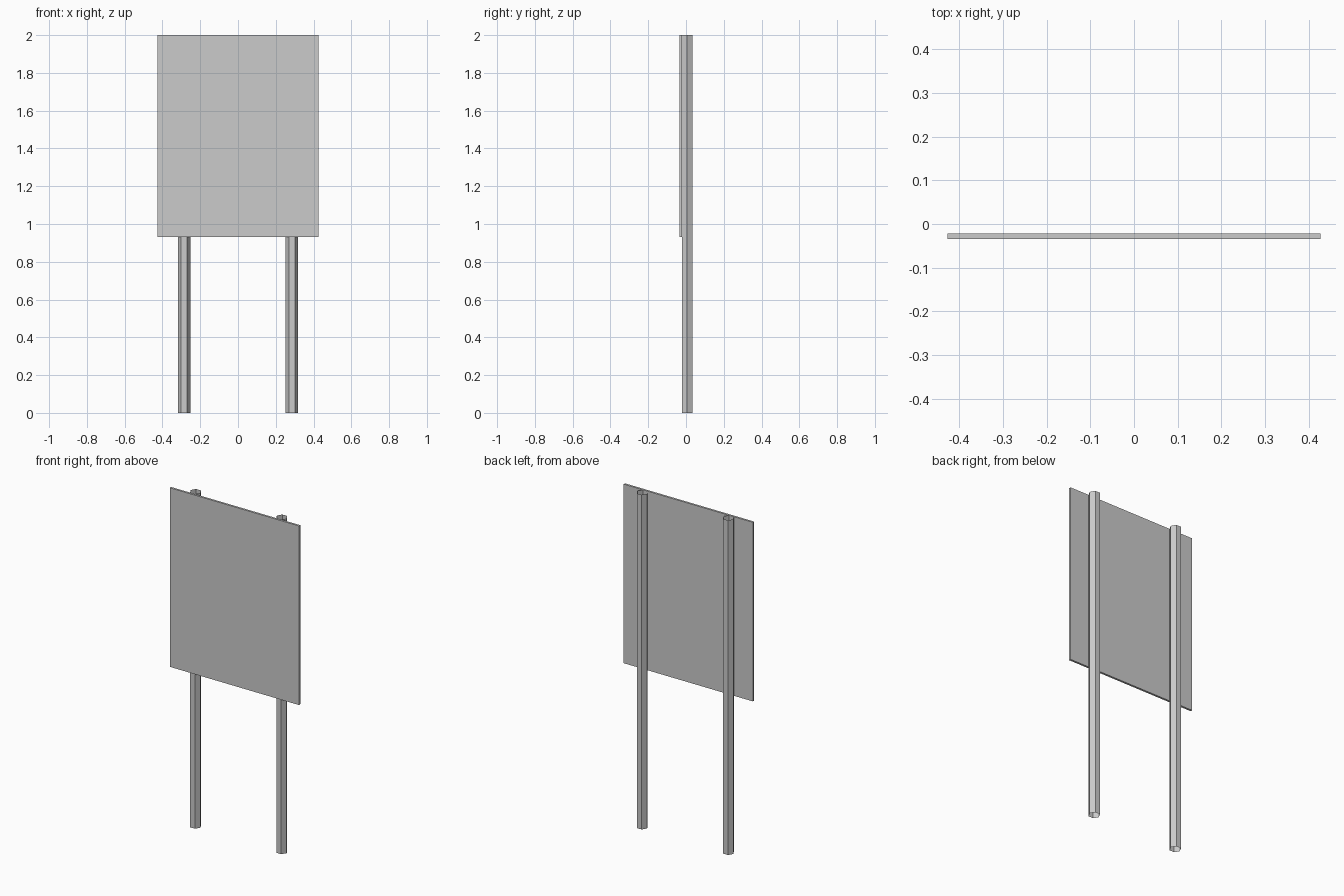
import bpy
import math

if "Cube" in bpy.data.objects:
    bpy.data.objects.remove(bpy.data.objects["Cube"])

# One plain grey for the whole sign
grey = bpy.data.materials.new("plain grey")
grey.diffuse_color = (0.6, 0.6, 0.6, 1.0)
grey.use_nodes = True
grey.node_tree.nodes["Principled BSDF"].inputs["Base Color"].default_value = grey.diffuse_color

HEIGHT = 2.0
HALF_DEPTH = 0.0345
BOARD_THICK = 0.0125
BOARD_BOTTOM = 0.93
BOARD_WIDTH = 0.854
POST_X = 0.285
POST_DEPTH = 2 * HALF_DEPTH - BOARD_THICK
POST_RADIUS = POST_DEPTH / math.sqrt(3)   # hexagon measured across its flats


def finish(name):
    obj = bpy.context.object
    obj.name = obj.data.name = name
    bpy.ops.object.transform_apply(location=False, rotation=True, scale=True)
    obj.data.materials.append(grey)
    return obj


# Flat sign panel at the front
bpy.ops.mesh.primitive_cube_add(
    size=1,
    location=(0, -HALF_DEPTH + BOARD_THICK / 2, (HEIGHT + BOARD_BOTTOM) / 2))
bpy.context.object.scale = (BOARD_WIDTH, BOARD_THICK, HEIGHT - BOARD_BOTTOM)
finish("sign_panel")

# Two open hexagonal posts behind it, corners pointing left and right
for side, label in ((-1, "left"), (1, "right")):
    bpy.ops.mesh.primitive_cylinder_add(
        vertices=6, radius=POST_RADIUS, depth=HEIGHT, end_fill_type='NOTHING',
        location=(side * POST_X, HALF_DEPTH - POST_DEPTH / 2, HEIGHT / 2),
        rotation=(0, 0, math.pi / 2))
    finish(label + "_post")
